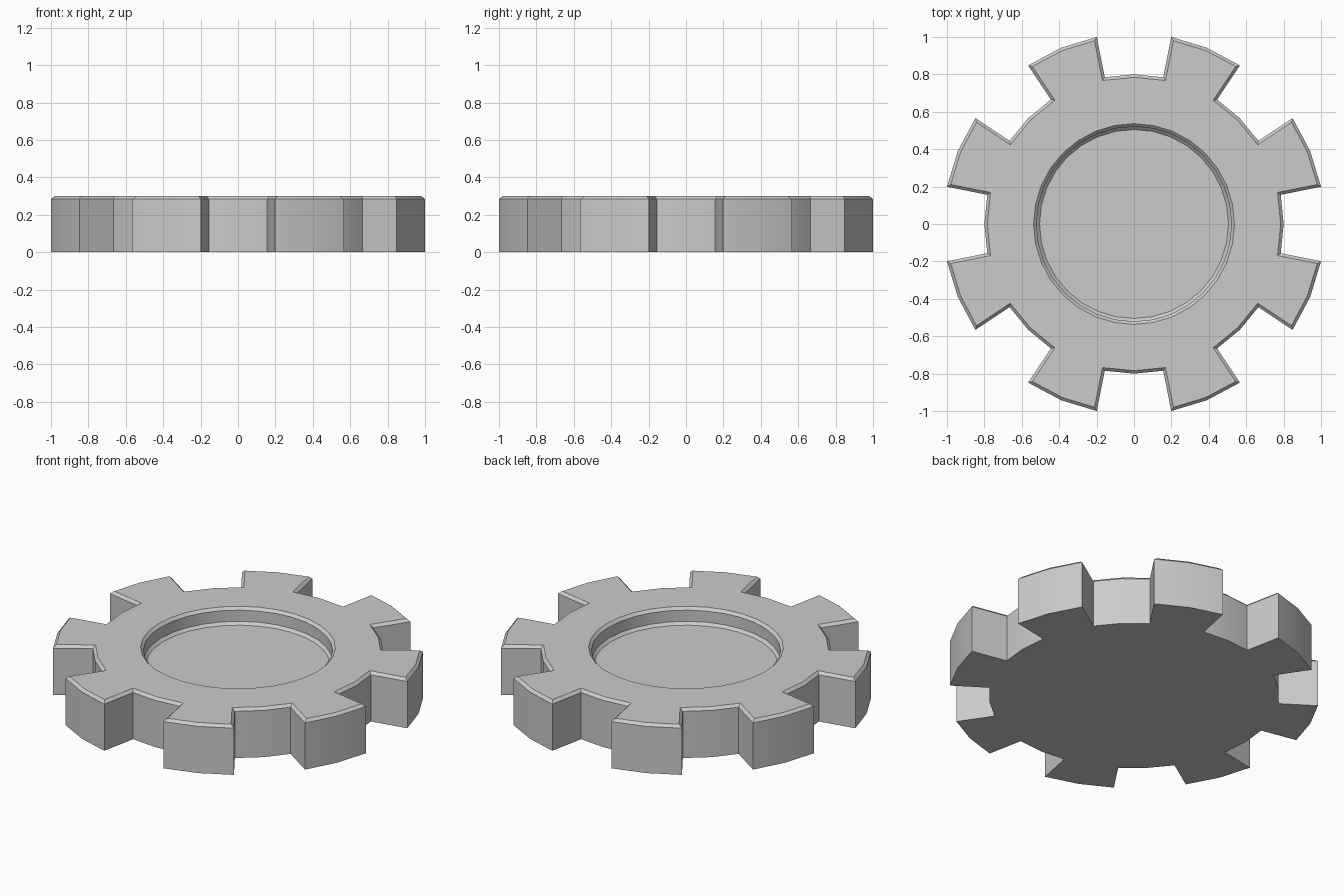
import bpy, bmesh
from math import sin, cos, radians
from mathutils import Vector

if "Cube" in bpy.data.objects:
    bpy.data.objects.remove(bpy.data.objects["Cube"])

SEG, TIP, ROOT = 32, 1.0196, 0.80
HEIGHT, FLOOR, CH = 0.30, 0.20, 0.016
RECESS = 0.521


def polar(r, i):
    a = radians(360 / SEG * i)
    return Vector((r * cos(a), r * sin(a)))


def inset(pts, d):
    """Mitred inward offset of a counter-clockwise outline."""
    out = []
    for k, p in enumerate(pts):
        e1 = (p - pts[k - 1]).normalized()
        e2 = (pts[(k + 1) % len(pts)] - p).normalized()
        n1, n2 = Vector((-e1.y, e1.x)), Vector((-e2.y, e2.x))
        out.append(p + (n1 + n2) * d / (1 + n1.dot(n2)))
    return out


# Tooth outline: gap, rise, two tip facets, fall (repeats every 4 segments)
outline, sector = [], []
for t in range(8):
    i = 4 * t
    for r, s in ((ROOT, i), (ROOT, i + 1), (TIP, i + 1), (TIP, i + 2), (TIP, i + 3), (ROOT, i + 3)):
        outline.append(polar(r, s))
        sector.append(s)

bm = bmesh.new()


def ring(pts, z):
    return [bm.verts.new((p.x, p.y, z)) for p in pts]


def skin(a, b):
    for k in range(len(a)):
        n = (k + 1) % len(a)
        bm.faces.new((a[k], a[n], b[n], b[k]))


# Outer wall, chamfer and underside
base = ring(outline, 0)
wall = ring(outline, HEIGHT - CH)
rim = ring(inset(outline, CH), HEIGHT)
skin(base, wall)
skin(wall, rim)
bm.faces.new(base[::-1])

# Round recess with chamfered lip and chamfered floor edge
levels = ((RECESS + CH, HEIGHT), (RECESS, HEIGHT - CH), (RECESS, FLOOR + CH), (RECESS - CH, FLOOR))
rings = [ring([polar(r, i) for i in range(SEG)], z) for r, z in levels]
for a, b in zip(rings, rings[1:]):
    skin(a, b)
bm.faces.new(rings[-1])

# Top face between recess lip and tooth outline, one wedge per tooth and gap
lip = rings[0]
for t in range(8):
    i, k = 4 * t, 6 * t
    bm.faces.new([lip[i + 1]] + rim[k + 1:k + 6] + [lip[i + 3], lip[i + 2]])
    j, m = (i + 4) % SEG, (k + 6) % len(rim)
    bm.faces.new((lip[i + 3], rim[k + 5], rim[m], lip[j]))
    bm.faces.new((lip[j], rim[m], rim[m + 1], lip[j + 1]))

bmesh.ops.recalc_face_normals(bm, faces=bm.faces)
mesh = bpy.data.meshes.new("gear_wheel")
bm.to_mesh(mesh)
bm.free()
gear = bpy.data.objects.new("gear_wheel", mesh)
bpy.context.collection.objects.link(gear)
bpy.context.view_layer.objects.active = gear
gear.select_set(True)
bpy.ops.object.shade_smooth_by_angle(angle=radians(30))
